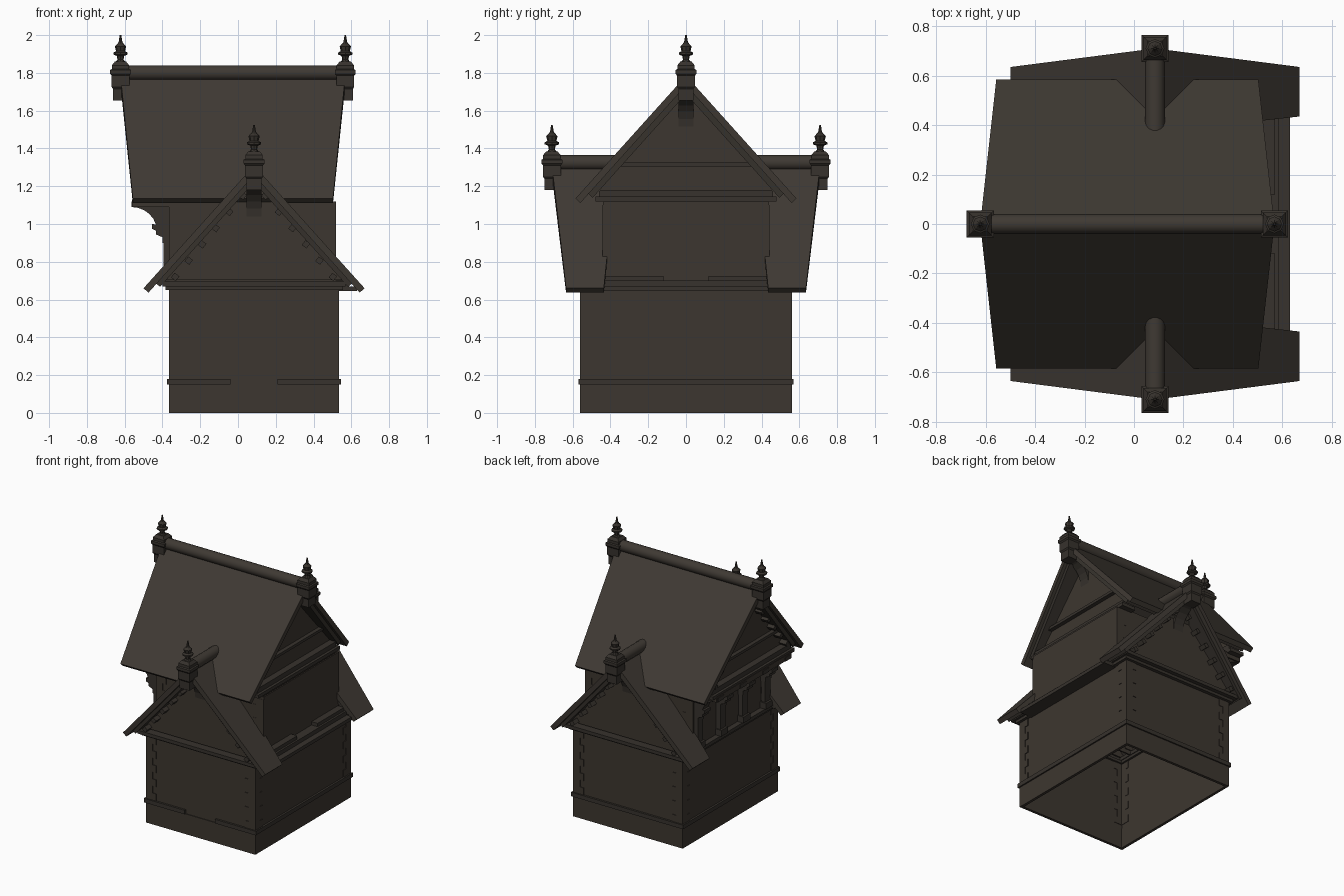
import bpy, bmesh, math

if "Cube" in bpy.data.objects:
    bpy.data.objects.remove(bpy.data.objects["Cube"])

def material(name, c):
    m = bpy.data.materials.new(name)
    m.diffuse_color = (*c, 1)
    m.use_nodes = True
    m.node_tree.nodes["Principled BSDF"].inputs["Base Color"].default_value = m.diffuse_color
    return m

ROOF = material("roof brown", (0.049, 0.041, 0.033))
WALL = material("wall brown", (0.046, 0.037, 0.029))
TRIM = material("dark timber", (0.038, 0.032, 0.026))

def loft(name, rings, mat, caps=True):
    """Skin a list of equal-length point rings."""
    bm = bmesh.new()
    vs = [[bm.verts.new(p) for p in r] for r in rings]
    n = len(vs[0])
    for a, b in zip(vs, vs[1:]):
        for i in range(n):
            bm.faces.new((a[i], a[(i + 1) % n], b[(i + 1) % n], b[i]))
    if caps:
        bm.faces.new(vs[0])
        bm.faces.new(vs[-1])
    bmesh.ops.recalc_face_normals(bm, faces=bm.faces)
    me = bpy.data.meshes.new(name)
    bm.to_mesh(me)
    bm.free()
    me.materials.append(mat)
    ob = bpy.data.objects.new(name, me)
    bpy.context.collection.objects.link(ob)
    return ob

def box(name, x0, x1, y0, y1, z0, z1, mat):
    return loft(name, [[(x0, y0, z), (x1, y0, z), (x1, y1, z), (x0, y1, z)] for z in (z0, z1)], mat)

def walls(name, x0, x1, y0, y1, z0, z1, t, mat):
    """Four thin walls, open above and below."""
    box(name + "_left", x0, x0 + t, y0, y1, z0, z1, mat)
    box(name + "_right", x1 - t, x1, y0, y1, z0, z1, mat)
    box(name + "_front", x0 + t, x1 - t, y0, y0 + t, z0, z1, mat)
    box(name + "_back", x0 + t, x1 - t, y1 - t, y1, z0, z1, mat)

def quoins(name, x0, x1, y0, y1, z0, z1, n):
    """Alternating corner stones on both faces of each corner."""
    h, e, t = (z1 - z0) / n, 0.005, 0.018
    for i in range(n):
        w, a, b = (0.085, 0.055)[i % 2], z0 + i * h, z0 + (i + 1) * h
        for x, sx in ((x0, 1), (x1, -1)):
            for y, sy in ((y0, 1), (y1, -1)):
                xe, ye = x - sx * e, y - sy * e
                box(name, *sorted((xe, xe + sx * w)), *sorted((ye, ye + sy * t)), a, b, WALL)
                box(name, *sorted((xe, xe + sx * t)), *sorted((ye, ye + sy * w)), a, b, WALL)

# plinth with a lip broken at the front doorway
walls("plinth", -0.365, 0.535, -0.56, 0.56, 0, 0.15, 0.02, WALL)
for s in (-1, 1):
    xs = -0.375 if s < 0 else 0.525
    box("plinth_lip_side", xs, xs + 0.02, -0.57, 0.57, 0.15, 0.18, TRIM)
box("plinth_lip_back", -0.36, 0.53, 0.55, 0.57, 0.15, 0.18, TRIM)
box("plinth_lip_front", -0.36, -0.04, -0.57, -0.55, 0.15, 0.18, TRIM)
box("plinth_lip_front", 0.21, 0.53, -0.57, -0.55, 0.15, 0.18, TRIM)

# lower and upper storeys
walls("lower_wall", -0.36, 0.53, -0.555, 0.555, 0.14, 0.67, 0.01, WALL)
quoins("lower_quoin", -0.36, 0.53, -0.555, 0.555, 0.18, 0.65, 9)
walls("cornice_low", -0.385, 0.555, -0.58, 0.58, 0.65, 0.67, 0.05, TRIM)
walls("cornice_high", -0.40, 0.57, -0.61, 0.61, 0.67, 0.695, 0.07, TRIM)
walls("upper_wall", -0.36, 0.52, -0.44, 0.44, 0.67, 1.12, 0.01, WALL)
quoins("upper_quoin", -0.36, 0.515, -0.437, 0.437, 0.70, 1.10, 8)
box("side_ledge", 0.51, 0.63, -0.44, 0.44, 0.645, 0.67, TRIM)
box("side_ledge_step", 0.51, 0.585, -0.44, 0.44, 0.67, 0.70, TRIM)
for s in (-1, 1):
    box("side_kerb", 0.51, 0.57, *sorted((s * 0.12, s * 0.43)), 0.70, 0.725, TRIM)
box("jetty_floor", -0.56, 0.49, -0.44, 0.44, 1.09, 1.13, WALL)

# arcade of curved brackets beneath the jetty on the left side
prof = [(-0.35, 0.89), (-0.40, 0.90), (-0.40, 0.93), (-0.435, 0.945), (-0.435, 0.965), (-0.455, 0.975), (-0.455, 1.0)]
prof += [(-0.565 + 0.135 * math.cos(a), 0.965 + 0.125 * math.sin(a))
         for a in [math.radians(15 + 15 * i) for i in range(6)]]
prof += [(-0.565, 1.12), (-0.35, 1.12)]
for y in (-0.395, -0.13, 0.13, 0.395):
    loft("jetty_bracket", [[(x, y + d, z) for x, z in prof] for d in (-0.035, 0.035)], TRIM)
    box("pilaster", -0.395, -0.355, y - 0.03, y + 0.03, 0.695, 0.90, TRIM)
    box("pilaster_foot", -0.41, -0.355, y - 0.04, y + 0.04, 0.695, 0.74, TRIM)
for y in (-0.2625, 0, 0.2625):  # arch panels between the brackets
    arch = [(y - 0.1, 1.0)] + [(y - 0.1 * math.cos(math.pi * i / 8), 1.0 + 0.07 * math.sin(math.pi * i / 8))
                              for i in range(1, 8)] + [(y + 0.1, 1.0), (y + 0.13, 1.0), (y + 0.13, 1.1), (y - 0.13, 1.1), (y - 0.13, 1.0)]
    loft("arcade_arch", [[(x, p, z) for p, z in arch] for x in (-0.40, -0.355)], TRIM)

# roof frames: u runs along the ridge, v across it
def upper(u, v, z): return (-0.027 + u, v, z)
def lower(u, v, z): return (0.085 + v, u, z)

W, DROP = 0.585, 0.65
SLOPE = DROP / W

def slab(name, P, s, u_r, u_e, top, w, t, mat):
    """One pitched panel; u_r and u_e are its ends at ridge and eave."""
    ze = top - w * SLOPE
    ridge = [(u_r[0], 0, top), (u_r[1], 0, top), (u_r[1], 0, top - t * 1.49), (u_r[0], 0, top - t * 1.49)]
    eave = [(u_e[0], w, ze), (u_e[1], w, ze), (u_e[1], w - t * 0.74, ze - t * 0.67), (u_e[0], w - t * 0.74, ze - t * 0.67)]
    loft(name, [[P(u, s * v, z) for u, v, z in r] for r in (ridge, eave)], mat)

def ring(P, u, z, r, n):
    return [P(u, r * math.cos(2 * math.pi * i / n), z + r * math.sin(2 * math.pi * i / n)) for i in range(n)]

def square(P, u, z, h):
    return [P(u + a * h, b * h, z) for a, b in ((-1, -1), (1, -1), (1, 1), (-1, 1))]

def gable_end(P, s, u_r, u_wall, top, studs):
    """Post, finial, bracket, gable wall and purlin ends at one ridge end."""
    steps = [(-0.13, .040), (-0.07, .040), (-0.06, .047), (0.0, .047), (0.01, .055), (0.03, .055),
             (0.035, .046), (0.055, .046), (0.075, .03)]
    loft("gable_post", [square(P, s * u_r, top + z, h) for z, h in steps], TRIM)
    fin = [(.07, .028), (.085, .016), (.105, .020), (.112, .038), (.122, .038), (.13, .024), (.155, .030), (.17, .016),
           (.178, .010), (.215, .004)]
    loft("finial", [[P(s * u_r + r * math.cos(k * math.pi / 4), r * math.sin(k * math.pi / 4), top + z)
                     for k in range(8)] for z, r in fin], TRIM)
    # curved bracket from post back to gable wall
    d = u_r - u_wall
    arc = [(math.cos(a), math.sin(a)) for a in [math.pi / 12 * i for i in range(7)]]
    pts = [(u_wall + d * (1 - c) * 1.15, top - 0.27 + 0.16 * q) for c, q in arc]
    pts += [(u_wall + d * (1 - c) * 1.15 - 0.03, top - 0.27 + 0.045 + 0.16 * q) for c, q in reversed(arc)]
    loft("gable_bracket", [[P(s * u, v, z) for u, v, z in [(u, v, z) for u, z in pts]] for v in (-0.04, 0.04)], TRIM)
    # gable wall
    tri = [(-0.50, top - 0.05 - 0.5 * SLOPE), (0.50, top - 0.05 - 0.5 * SLOPE), (0, top - 0.05)]
    loft("gable_wall", [[P(s * u, v, z) for v, z in tri] for u in (u_wall - 0.02, u_wall)], WALL)
    if studs:
        for i in range(6):
            for m in (-1, 1):
                v, z = m * (0.06 + 0.0715 * i), top - 0.16 - 0.086 * i
                loft("purlin_end", [[P(s * u, v + a, z + b) for a, b in ((-.022, -.003), (.003, -.022), (.022, .003), (-.003, .022))]
                                    for u in (u_wall - 0.01, u_wall + 0.055)], TRIM)

# main roof across the house
TOP = 1.785
for s in (-1, 1):
    slab("main_roof", upper, s, (-0.595, 0.595), (-0.53, 0.53), TOP, W, 0.035, ROOF)
    slab("main_bargeboards", upper, s, (-0.57, 0.57), (-0.51, 0.51), TOP - 0.045, 0.52, 0.035, TRIM)
    gable_end(upper, s, 0.595, 0.46, TOP, s < 0)
    box("gable_tie_beam", *sorted((-0.027 + s * 0.42, -0.027 + s * 0.53)), -0.48, 0.48, 1.12, 1.145, TRIM)
    box("gable_tie_beam_top", *sorted((-0.027 + s * 0.42, -0.027 + s * 0.51)), -0.46, 0.46, 1.145, 1.18, TRIM)
    box("gable_collar", *sorted((-0.027 + s * 0.44, -0.027 + s * 0.49)), -0.345, 0.345, 1.305, 1.325, TRIM)
loft("main_ridge_cap", [ring(upper, u, TOP + 0.015, 0.04, 14) for u in (-0.57, 0.57)], ROOF)

# front and back cross gables
TOP = 1.31
for e in (-1, 1):
    for s in (-1, 1):
        slab("cross_roof", lower, s, (e * 0.37, e * 0.71), (e * 0.435, e * 0.635), TOP, W, 0.035, ROOF)
        slab("cross_bargeboards", lower, s, (e * 0.42, e * 0.68), (e * 0.435, e * 0.615), TOP - 0.045, 0.52, 0.03, TRIM)
    gable_end(lower, e, 0.71, 0.565, TOP, True)
    loft("cross_ridge_cap", [ring(lower, e * u, TOP + 0.015, 0.04, 14) for u in (0.36, 0.69)], ROOF)

# smooth only the rounded ridge caps
for ob in bpy.data.objects:
    if "ridge_cap" in ob.name:
        for p in ob.data.polygons:
            p.use_smooth = len(p.vertices) == 4
